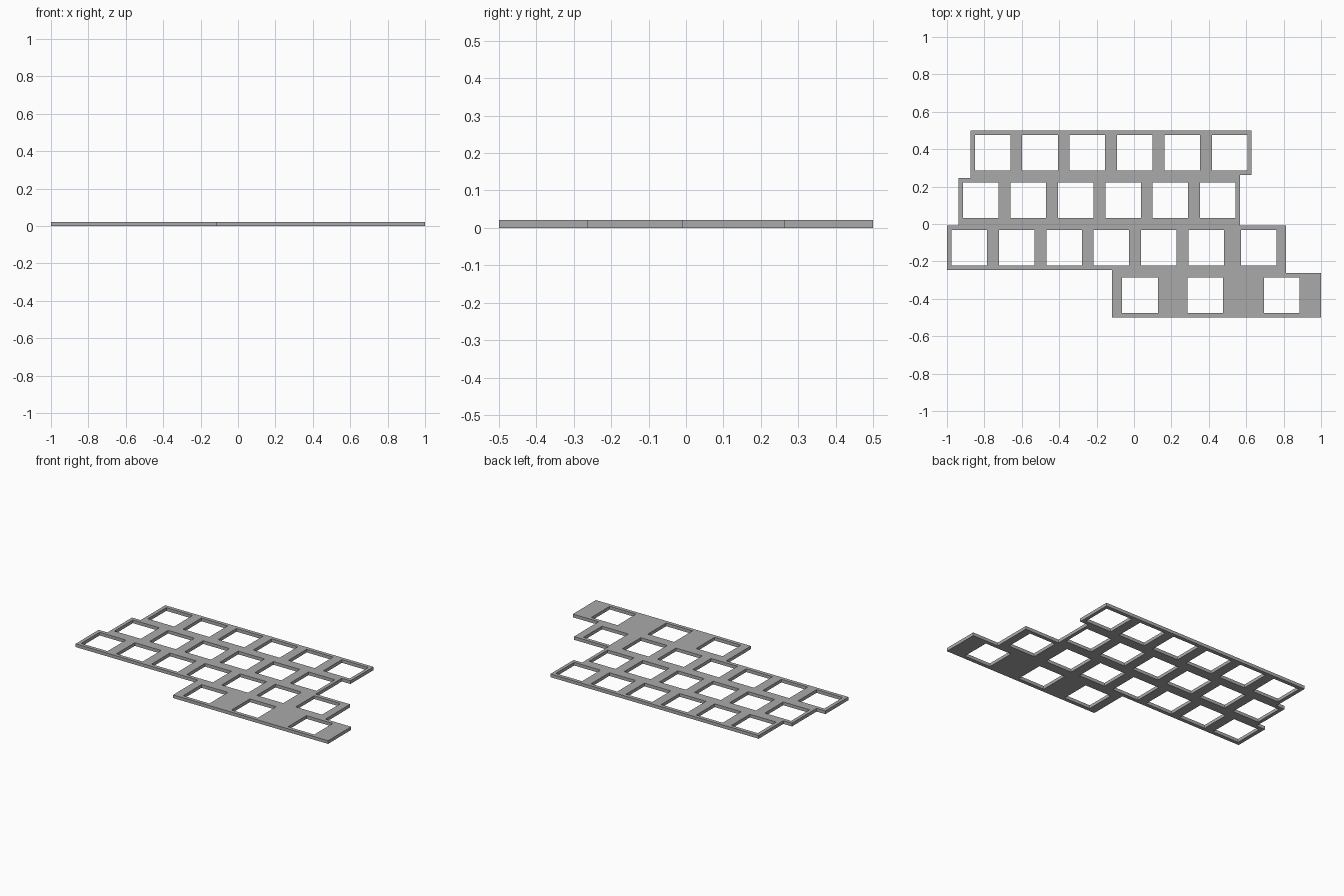
import bpy
import bmesh

if "Cube" in bpy.data.objects:
    bpy.data.objects.remove(bpy.data.objects["Cube"], do_unlink=True)

THICK = 0.021    # plate thickness
UNIT = 0.2535    # spacing of neighbouring openings
HOLE = 0.095     # half width of an opening
RIM = 0.119      # opening centre to plate edge
ROWS = [0.381, 0.127, -0.127, -0.381]

grey = bpy.data.materials.new("plate grey")
grey.use_nodes = True
colour = (0.4, 0.4, 0.4, 1)
grey.diffuse_color = colour
grey.node_tree.nodes["Principled BSDF"].inputs["Base Color"].default_value = colour


def run(start, count):
    return [start + i * UNIT for i in range(count)]


# Centres of the openings in each staggered row
columns = [
    run(-0.756, 6),
    run(-0.819, 6),
    run(-0.881, 6) + [0.667],
    [0.032, 0.381, 0.789],
]

curve = bpy.data.curves.new("switch_plate", "CURVE")
curve.dimensions = "2D"
curve.fill_mode = "BOTH"
curve.extrude = THICK / 2


def add_loop(points):
    spline = curve.splines.new("POLY")
    spline.points.add(len(points) - 1)
    for point, (x, y) in zip(spline.points, points):
        point.co = (x, y, 0, 1)
    spline.use_cyclic_u = True


# Stepped outer edge, clockwise from the back left corner
top = [y + RIM for y in ROWS]
bottom = [y - RIM for y in ROWS]
add_loop([
    (-0.875, top[0]), (0.628, top[0]), (0.628, bottom[0]),
    (0.566, bottom[0]), (0.566, top[2]), (0.814, top[2]),
    (0.814, top[3]), (1, top[3]), (1, bottom[3]),
    (-0.118, bottom[3]), (-0.118, bottom[2]), (-1, bottom[2]),
    (-1, top[2]), (-0.937, top[2]), (-0.937, top[1]), (-0.875, top[1]),
])

# Square openings
for y, centres in zip(ROWS, columns):
    for x in centres:
        add_loop([(x + HOLE * sx, y + HOLE * sy)
                  for sx, sy in ((-1, -1), (1, -1), (1, 1), (-1, 1))])

# Turn the filled outline into a clean solid plate
helper = bpy.data.objects.new("plate_outline", curve)
bpy.context.collection.objects.link(helper)
bpy.context.view_layer.update()
evaluated = helper.evaluated_get(bpy.context.evaluated_depsgraph_get())
mesh = bpy.data.meshes.new_from_object(evaluated)
bpy.data.objects.remove(helper, do_unlink=True)

bm = bmesh.new()
bm.from_mesh(mesh)
bmesh.ops.remove_doubles(bm, verts=bm.verts, dist=0.0005)
bmesh.ops.translate(bm, verts=bm.verts, vec=(0, 0, THICK / 2))
bmesh.ops.recalc_face_normals(bm, faces=bm.faces)
for face in bm.faces:
    face.smooth = False
    face.material_index = 0
bm.to_mesh(mesh)
bm.free()

mesh.materials.clear()
mesh.materials.append(grey)
plate = bpy.data.objects.new("switch_plate", mesh)
bpy.context.collection.objects.link(plate)
